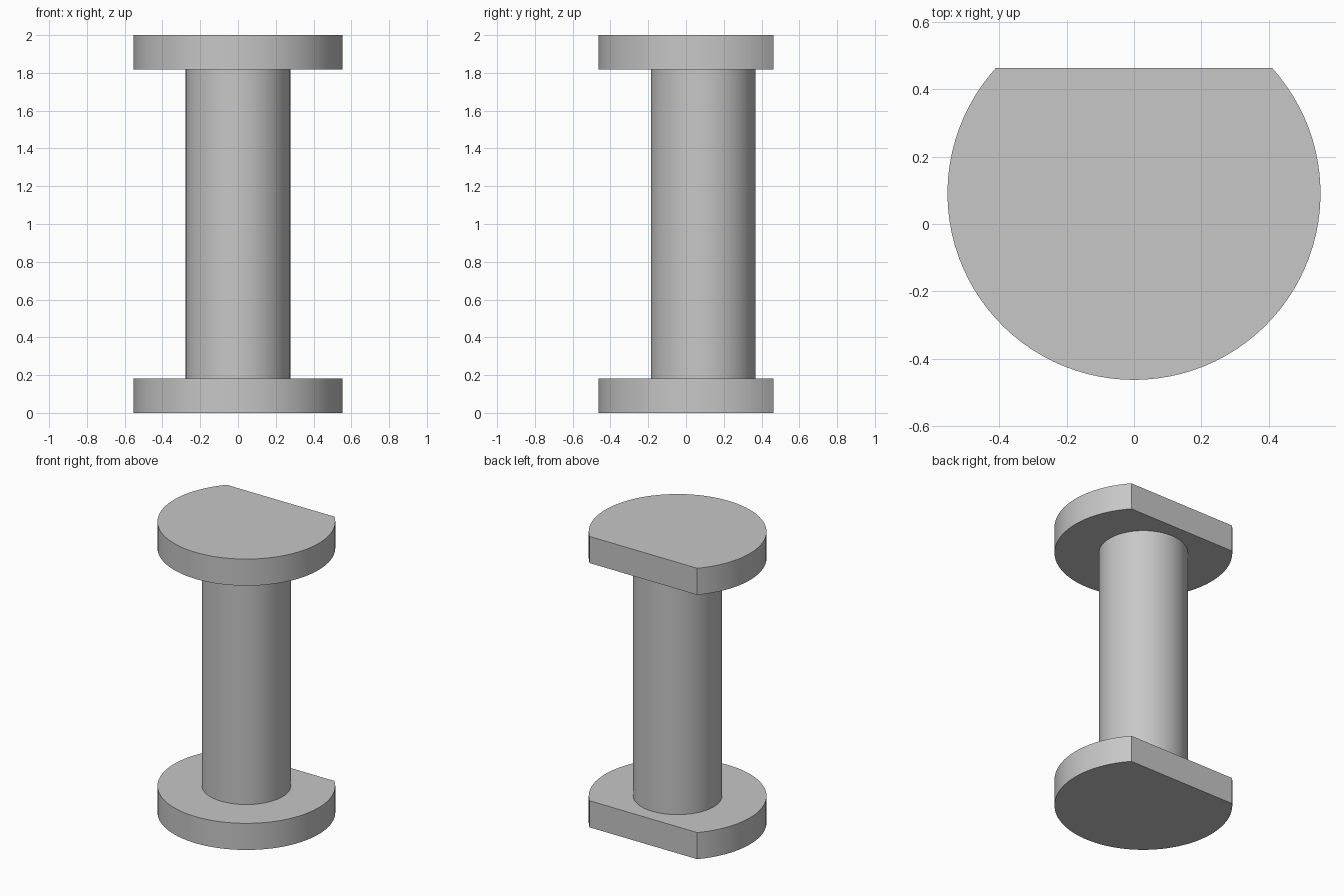
import bpy, bmesh, math

if "Cube" in bpy.data.objects:
    bpy.data.objects.remove(bpy.data.objects["Cube"], do_unlink=True)

HEIGHT, THICK = 2.0, 0.183
CENTRE_Y = 0.091
FLANGE_R, SHAFT_R = 0.554, 0.277
FLAT = 0.373          # distance from the axis to the flat edge

grey = bpy.data.materials.new("plain grey")
grey.use_nodes = True
colour = (0.57, 0.57, 0.57, 1)
grey.diffuse_color = colour
grey.node_tree.nodes["Principled BSDF"].inputs["Base Color"].default_value = colour


def extrude_profile(name, points, z, height):
    """Solid made by raising a flat outline."""
    bm = bmesh.new()
    base = bm.faces.new([bm.verts.new((x, y, 0)) for x, y in points])
    top = bmesh.ops.extrude_face_region(bm, geom=[base])["geom"]
    verts = [v for v in top if isinstance(v, bmesh.types.BMVert)]
    bmesh.ops.translate(bm, verts=verts, vec=(0, 0, height))
    bmesh.ops.recalc_face_normals(bm, faces=bm.faces)
    mesh = bpy.data.meshes.new(name)
    bm.to_mesh(mesh)
    bm.free()
    mesh.materials.append(grey)
    obj = bpy.data.objects.new(name, mesh)
    obj.location = (0, CENTRE_Y, z)
    bpy.context.collection.objects.link(obj)
    bpy.ops.object.select_all(action="DESELECT")
    obj.select_set(True)
    bpy.context.view_layer.objects.active = obj
    bpy.ops.object.shade_smooth_by_angle(angle=math.radians(30))


def arc(radius, start, sweep, steps):
    angles = [start + sweep * i / steps for i in range(steps + 1)]
    return [(radius * math.cos(a), radius * math.sin(a)) for a in angles]


# End flanges: discs with the back cut flat
edge = math.asin(FLAT / FLANGE_R)
outline = arc(FLANGE_R, math.pi - edge, math.pi + 2 * edge, 72)
for name, z in (("bottom_flange", 0), ("top_flange", HEIGHT - THICK)):
    extrude_profile(name, outline, z, THICK)

# Round shaft between the flanges
circle = arc(SHAFT_R, 0, math.tau, 72)[:-1]
extrude_profile("shaft", circle, THICK, HEIGHT - 2 * THICK)
